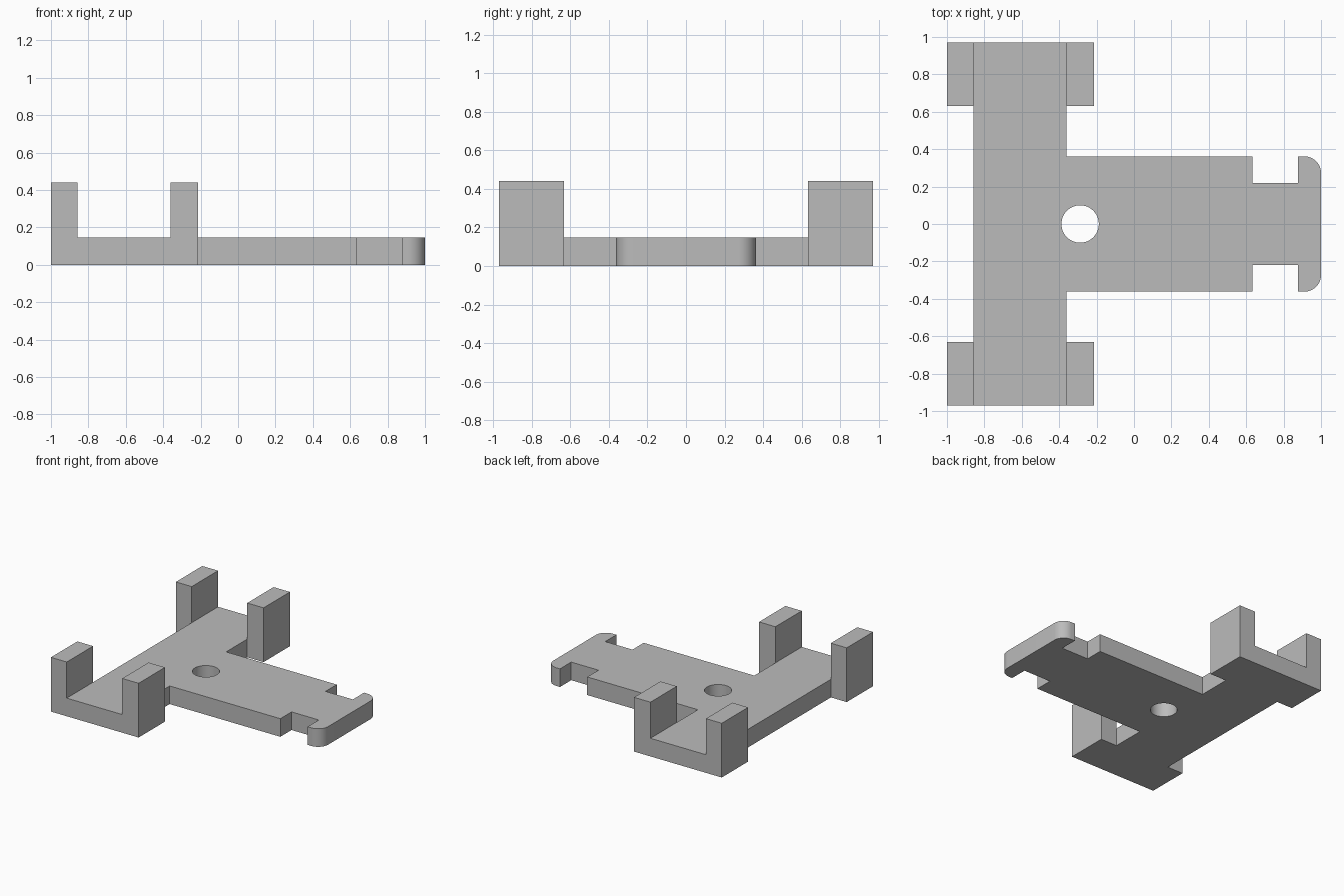
import bpy
import bmesh
from mathutils import Vector

cube = bpy.data.objects.get("Cube")
if cube:
    bpy.data.objects.remove(cube, do_unlink=True)

PLATE_H, POST_H = 0.147, 0.44
POST_Y = 0.632             # inner side of the posts
BAR_X = (-0.858, -0.36)    # sides of the cross bar

grey = bpy.data.materials.new("plain grey")
grey.use_nodes = True
colour = (0.5, 0.5, 0.5, 1)
grey.diffuse_color = colour
grey.node_tree.nodes["Principled BSDF"].inputs["Base Color"].default_value = colour

# Back half of the outline, mirrored to the front
half = [(1, 0.362), (0.878, 0.362), (0.878, 0.218), (0.633, 0.218),
        (0.633, 0.362), (BAR_X[1], 0.362), (BAR_X[1], POST_Y),
        (-0.213, POST_Y), (-0.213, 0.97), (-1, 0.97),
        (-1, POST_Y), (BAR_X[0], POST_Y)]
outline = half + [(x, -y) for x, y in reversed(half)]

# Flat plate
bm = bmesh.new()
base = bm.faces.new([bm.verts.new((x, y, 0)) for x, y in outline])
grown = bmesh.ops.extrude_face_region(bm, geom=[base], use_keep_orig=True)
bmesh.ops.translate(bm, vec=(0, 0, PLATE_H),
                    verts=[v for v in grown["geom"] if isinstance(v, bmesh.types.BMVert)])
bmesh.ops.recalc_face_normals(bm, faces=bm.faces)

# Rounded outer corners of the tab
tips = [e for e in bm.edges if all(v.co.x > 0.99 for v in e.verts)
        and abs(e.verts[0].co.z - e.verts[1].co.z) > 0.1]
bmesh.ops.bevel(bm, geom=tips, offset=0.09, segments=12, profile=0.5, affect='EDGES')

# Corner posts raised from the ends of the cross bar
for x in BAR_X:
    bmesh.ops.bisect_plane(bm, geom=bm.verts[:] + bm.edges[:] + bm.faces[:],
                           plane_co=(x, 0, 0), plane_no=(1, 0, 0), dist=1e-5)
for y in (-POST_Y, POST_Y):
    bmesh.ops.bisect_plane(bm, geom=bm.verts[:] + bm.edges[:] + bm.faces[:],
                           plane_co=(0, y, 0), plane_no=(0, 1, 0), dist=1e-5)
bm.normal_update()
tops = []
for f in bm.faces:
    c = f.calc_center_median()
    if f.normal.z > 0.9 and abs(c.y) > POST_Y and not BAR_X[0] < c.x < BAR_X[1]:
        tops.append(f)
raised = bmesh.ops.extrude_face_region(bm, geom=tops)
bmesh.ops.translate(bm, vec=(0, 0, POST_H - PLATE_H),
                    verts=[v for v in raised["geom"] if isinstance(v, bmesh.types.BMVert)])
bmesh.ops.dissolve_limit(bm, angle_limit=0.01, verts=bm.verts[:], edges=bm.edges[:])
bmesh.ops.recalc_face_normals(bm, faces=bm.faces)

mesh = bpy.data.meshes.new("bracket_plate")
bm.to_mesh(mesh)
bm.free()
mesh.materials.append(grey)
plate = bpy.data.objects.new("bracket_plate", mesh)
bpy.context.collection.objects.link(plate)

# Round through hole
bpy.ops.mesh.primitive_cylinder_add(vertices=48, radius=0.1, depth=1,
                                    location=(-0.288, 0, 0))
cutter = bpy.context.object
cutter.name = "hole_cutter"
cutter.hide_render = True
cutter.data.materials.append(grey)
cut = plate.modifiers.new("hole", 'BOOLEAN')
cut.operation = 'DIFFERENCE'
cut.solver = 'EXACT'
cut.object = cutter

bpy.ops.object.select_all(action='DESELECT')
plate.select_set(True)
bpy.context.view_layer.objects.active = plate
bpy.ops.object.modifier_apply(modifier="hole")
bpy.data.objects.remove(cutter, do_unlink=True)
bpy.ops.object.shade_smooth_by_angle()
